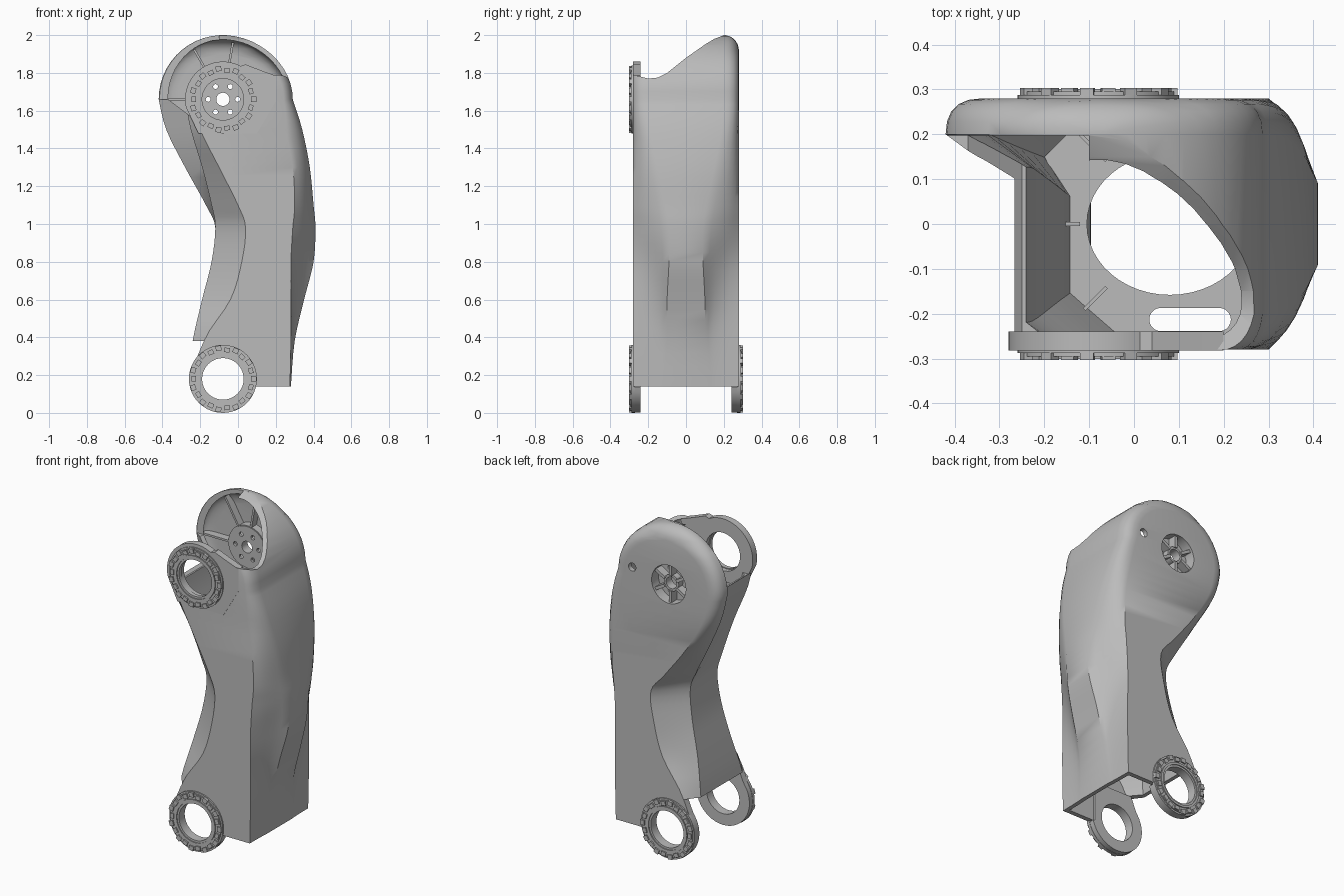
import bpy, bmesh, math
from mathutils import Vector

cube = bpy.data.objects.get("Cube")
if cube:
    bpy.data.objects.remove(cube, do_unlink=True)

grey = bpy.data.materials.new("light_grey")
grey.use_nodes = True
tone = (0.5, 0.5, 0.5, 1)
grey.diffuse_color = tone
grey.node_tree.nodes["Principled BSDF"].inputs["Base Color"].default_value = tone

PIVOT_X, KNEE_Z, FOOT_Z = -0.08, 1.66, 0.18
FACE_Y, BORE = 0.28, 0.115


def make(name, bm):
    bmesh.ops.recalc_face_normals(bm, faces=bm.faces)
    mesh = bpy.data.meshes.new(name)
    bm.to_mesh(mesh)
    bm.free()
    mesh.materials.append(grey)
    obj = bpy.data.objects.new(name, mesh)
    bpy.context.collection.objects.link(obj)
    return obj


def skin(bm, rings):
    rows = [[bm.verts.new(p) for p in ring] for ring in rings]
    n = len(rows[0])
    for a, b in zip(rows, rows[1:]):
        for i in range(n):
            j = (i + 1) % n
            bm.faces.new((a[i], a[j], b[j], b[i]))
    bm.faces.new(rows[0])
    bm.faces.new(rows[-1])


def prism(name, pts, lo, hi, axis="y"):
    place = {"x": lambda p, d: (d, p[0], p[1]),
             "y": lambda p, d: (p[0], d, p[1]),
             "z": lambda p, d: (p[0], p[1], d)}[axis]
    bm = bmesh.new()
    skin(bm, [[place(p, d) for p in pts] for d in (lo, hi)])
    return make(name, bm)


def circle(x, z, rx, rz=None, n=48, start=0, sweep=360):
    steps = n if sweep == 360 else n + 1
    angles = [math.radians(start + sweep * i / n) for i in range(steps)]
    return [(x + rx * math.cos(a), z + (rz or rx) * math.sin(a)) for a in angles]


def rect(x0, x1, z0, z1):
    return [(x0, z0), (x1, z0), (x1, z1), (x0, z1)]


def bar(x, z, angle, r0, r1, width):
    a = math.radians(angle)
    u, v = Vector((math.cos(a), math.sin(a))), Vector((-math.sin(a), math.cos(a)))
    c = Vector((x, z))
    return [tuple(c + u * r + v * s) for r, s in
            ((r0, -width), (r1, -width), (r1, width), (r0, width))]


def cut(obj, *cutters):
    for c in cutters:
        mod = obj.modifiers.new("cut", "BOOLEAN")
        mod.operation, mod.solver, mod.object = "DIFFERENCE", "EXACT", c
    graph = bpy.context.evaluated_depsgraph_get()
    mesh = bpy.data.meshes.new_from_object(obj.evaluated_get(graph))
    obj.modifiers.clear()
    obj.data = mesh
    for c in cutters:
        bpy.data.objects.remove(c, do_unlink=True)
    return obj


def join(name, parts):
    bm = bmesh.new()
    for p in parts:
        bm.from_mesh(p.data)
        bpy.data.objects.remove(p, do_unlink=True)
    return make(name, bm)


# Shell sections in hundredths: height, outer panel x and half width, outer edge x,
# back and front crease x, then inner wall x and y at back and front
TABLE = [
    (14, 28, 12, 27.5, -22, -22, -27, 22, -27, 22),
    (38, 30, 10, 28, -18, -18, -24, 20, -24, 20),
    (60, 35, 10, 28, -4, -4, -19, 16, -19, 16),
    (80, 40, 9, 28, 2, 2, -14, 14, -14, 14),
    (98, 41, 9, 29, 4, 4, -12, 13, -12, 13),
    (110, 40, 11, 30, -5, 0, -17, 14, -14, 15),
    (130, 38, 15, 29, -20, -10, -28, 17, -19, 19),
    (150, 34, 19, 25, -31, -20, -38, 20, -25, 24),
    (KNEE_Z * 100, 29, 20, 21, -34, -24, -42, 20, -28, 24),
]


def sections():
    rows = [[v / 100 for v in r] + [FACE_Y] for r in TABLE]
    for i in range(len(rows) - 1):
        p = [rows[max(0, min(len(rows) - 1, i + k))] for k in (-1, 0, 1, 2)]
        for s in range(4):
            t = s / 4
            yield [b + t / 2 * (c - a + t * (2 * a - 5 * b + 4 * c - d + t * (3 * (b - c) + d - a)))
                   for a, b, c, d in zip(*p)]
    # Rounded dome above the pivot
    for i in range(13):
        a = math.radians(i * 7.2)
        d, wide = 0.34 * math.sin(a), 0.34 * math.cos(a)
        core = math.sqrt(max(0.0001, 0.26 ** 2 - d * d))
        drop = max(0, d - 0.26) / 0.08
        yb = 0.2 + 0.08 * math.sqrt(max(0, 1 - drop * drop))
        side = 0.03 * math.cos(a) ** 2
        yield [KNEE_Z + d, PIVOT_X + wide + side, 0.2, PIVOT_X + core + side, PIVOT_X - core,
               PIVOT_X - core * 0.6, PIVOT_X - wide, 0.2, PIVOT_X - wide * 0.6, 0.24, yb]


def ramp(z, lo, hi):
    return max(0, min(1, (z - lo) / (hi - lo)))


def corner(p, q, round_out, round_in):
    # Curve between p on the panel and q on the face, bulging out or sinking in
    p, q = Vector(p), Vector(q)
    c = (p + q) / 2
    c = c.lerp(Vector((p.x, q.y)), round_out).lerp(Vector((q.x, p.y)), round_in)
    return [tuple(p.lerp(c, t).lerp(c.lerp(q, t), t)) for t in (0.2, 0.4, 0.6, 0.8)]


def loft(name, inset):
    rings = []
    for z, xc, hc, xe, xb, xf, xlb, ylb, xlf, ylf, yb in sections():
        out = 0.25 * ramp(z, 0.8, 1) + 0.75 * ramp(z, 1, 1.6)
        sunk = 0.6 * (1 - ramp(z, 0.5, 0.95))
        xef = xe + (xc - xe) * 0.4 * ramp(z, 1.45, 1.66)
        if inset:
            # Keep the slanted back wall thick
            thick = min((ylb + 0.015) / 0.9, yb - 0.005)
            ylb += (thick - ylb) * ramp(z, 1.05, 1.5)
        pts = [(xc, -hc), (xc, hc)] + corner((xc, hc), (xe, yb), out, sunk)
        pts += [(xe, yb), (xb, yb)]
        pts += corner((xlb, ylb), (xb, yb), ramp(z, 1.15, 1.6), 0)[::-1]
        pts += [(xlb, ylb), (xlf, ylb - 0.1), (xlf, -ylf), (xf, -FACE_Y), (xef, -FACE_Y)]
        pts += corner((xc, -hc), (xef, -FACE_Y), out * 0.7, sunk)[::-1]
        if inset:
            mid, d = (xc + xlf) / 2, z - KNEE_Z
            if d > 0.001:
                pts = [(PIVOT_X + (x - PIVOT_X) * 0.93, y * 0.9) for x, y in pts]
                z = KNEE_Z + d * 0.93
            else:
                pts = [(x + (0.024 if x < mid else -0.024), y * 0.9) for x, y in pts]
        rings.append([(x, y, z) for x, y in pts])
    if inset:
        rings.insert(0, [(x, y, 0) for x, y, z in rings[0]])
    bm = bmesh.new()
    skin(bm, rings)
    return make(name, bm)


# Main hollow shell with open top and bottom
rim = [(-0.4, 1.8), (-0.28, 1.79), (-0.2, 1.77), (-0.15, 1.775), (-0.1, 1.8), (-0.05, 1.84),
       (0, 1.88), (0.1, 1.95), (0.15, 1.98), (0.199, 1.999), (0.199, 2.2), (-0.4, 2.2)]
side = [(-1, 1.66), (-0.37, 1.66), (-0.25, 1.57), (-0.1, 1.57), (-0.1, 2.2), (-1, 2.2)]
shell = cut(loft("shell", False),
            loft("hollow", True),
            prism("top_cut", rim, -1, 1, "x"),
            prism("side_cut", side, -0.5, 0.197),
            prism("foot_cut", rect(-0.6, 0.08, 0, 0.38), -1, 1),
            prism("knee_bore", circle(PIVOT_X, KNEE_Z, BORE), -1, 1),
            prism("small_hole", circle(0.165, 1.7, 0.025, n=16), 0.1, 1))

# Upper front plate around the pivot
plate = [(-0.21, 1.48), (0.1, 1.48), (0.2, 1.65), (0.2, 1.785), (0.13, 1.81), (0.04, 1.845)]
plate += circle(PIVOT_X, KNEE_Z, 0.2, n=24, start=62, sweep=130)
cut(prism("upper_front_plate", plate, -0.2815, -0.24),
    prism("bore", circle(PIVOT_X, KNEE_Z, BORE), -1, 1))

# Lower ears
ear = [(0.08, 0.135), (0.08, 0.38), (-0.18, 0.38), (-0.19, 0.36), (-0.215, 0.3)]
ear += circle(PIVOT_X, FOOT_Z, 0.178, n=24, start=145, sweep=200)
for label, s in (("front", -1), ("back", 1)):
    cut(prism(label + "_ear", ear, s * 0.24, s * FACE_Y),
        prism("bore", circle(PIVOT_X, FOOT_Z, 0.11), -1, 1))


# Treaded bearing rings
def tread_ring(name, z, s):
    parts = []
    for outer, inner, y in ((0.18, 0.11, 0.288), (0.17, 0.11, 0.295), (0.136, 0.122, 0.301)):
        parts.append(cut(prism("band", circle(PIVOT_X, z, outer), s * 0.27, s * y),
                         prism("bore", circle(PIVOT_X, z, inner), -1, 1)))
    for i in range(22):
        inner, outer = (0.142, 0.166) if i % 2 else (0.15, 0.177)
        parts.append(prism("block", bar(PIVOT_X, z, i * 360 / 22, inner, outer, 0.015),
                           s * 0.275, s * 0.303))
    join(name, parts)


tread_ring("upper_front_ring", KNEE_Z, -1)
tread_ring("lower_front_ring", FOOT_Z, -1)
tread_ring("lower_back_ring", FOOT_Z, 1)

# Recessed hub in the back plate
holes = [prism("bolt", circle(*p, 0.013, n=12), -1, 1)
         for p in circle(PIVOT_X, KNEE_Z, 0.078, n=6)]
cut(prism("hub_flange", circle(PIVOT_X, KNEE_Z, 0.125), 0.2, 0.215),
    prism("axle", circle(PIVOT_X, KNEE_Z, 0.035), -1, 1), *holes)
for name, outer, inner, depth in (("hub_cup", 0.128, BORE, 0.278), ("hub_core", 0.05, 0.035, 0.255)):
    cut(prism(name, circle(PIVOT_X, KNEE_Z, outer), 0.205, depth),
        prism("bore", circle(PIVOT_X, KNEE_Z, inner), -1, 1))
join("hub_spokes", [prism("spoke", bar(PIVOT_X, KNEE_Z, 30 + 60 * i, 0.045, 0.12, 0.009), 0.21, 0.265)
                    for i in range(6)])
join("back_plate_ribs", [prism("rib", bar(PIVOT_X, KNEE_Z, a, 0.12, 0.305, 0.006), 0.205, 0.255)
                         for a in (80, 120, 180)])

# Internal bulkhead with cable openings
floor = [(-0.04, -0.25), (0.28, -0.25), (0.37, -0.12), (0.37, 0.12), (0.28, 0.25),
         (-0.1, 0.25), (-0.2, 0.15), (-0.15, 0.05), (-0.15, -0.16)]
slot = circle(0.19, -0.213, 0.026, n=10, start=-90, sweep=180)
slot += circle(0.06, -0.213, 0.026, n=10, start=90, sweep=180)
cut(prism("bulkhead", floor, 1.19, 1.21, "z"),
    prism("opening", circle(0.08, 0, 0.185, 0.158), 1, 1.4, "z"),
    prism("slot", slot, 1, 1.4, "z"))
join("bulkhead_ribs", [prism("rib", bar(0.08, 0, a, 0.2, r, 0.004), 1.2, 1.25, "z")
                       for a, r in ((135, 0.29), (180, 0.24), (225, 0.27))])

# Smooth shading with sharp creases
bpy.ops.object.select_all(action="DESELECT")
for obj in bpy.context.collection.objects:
    if obj.type == "MESH":
        obj.select_set(True)
        bpy.context.view_layer.objects.active = obj
bpy.ops.object.shade_smooth_by_angle(angle=math.radians(35))
